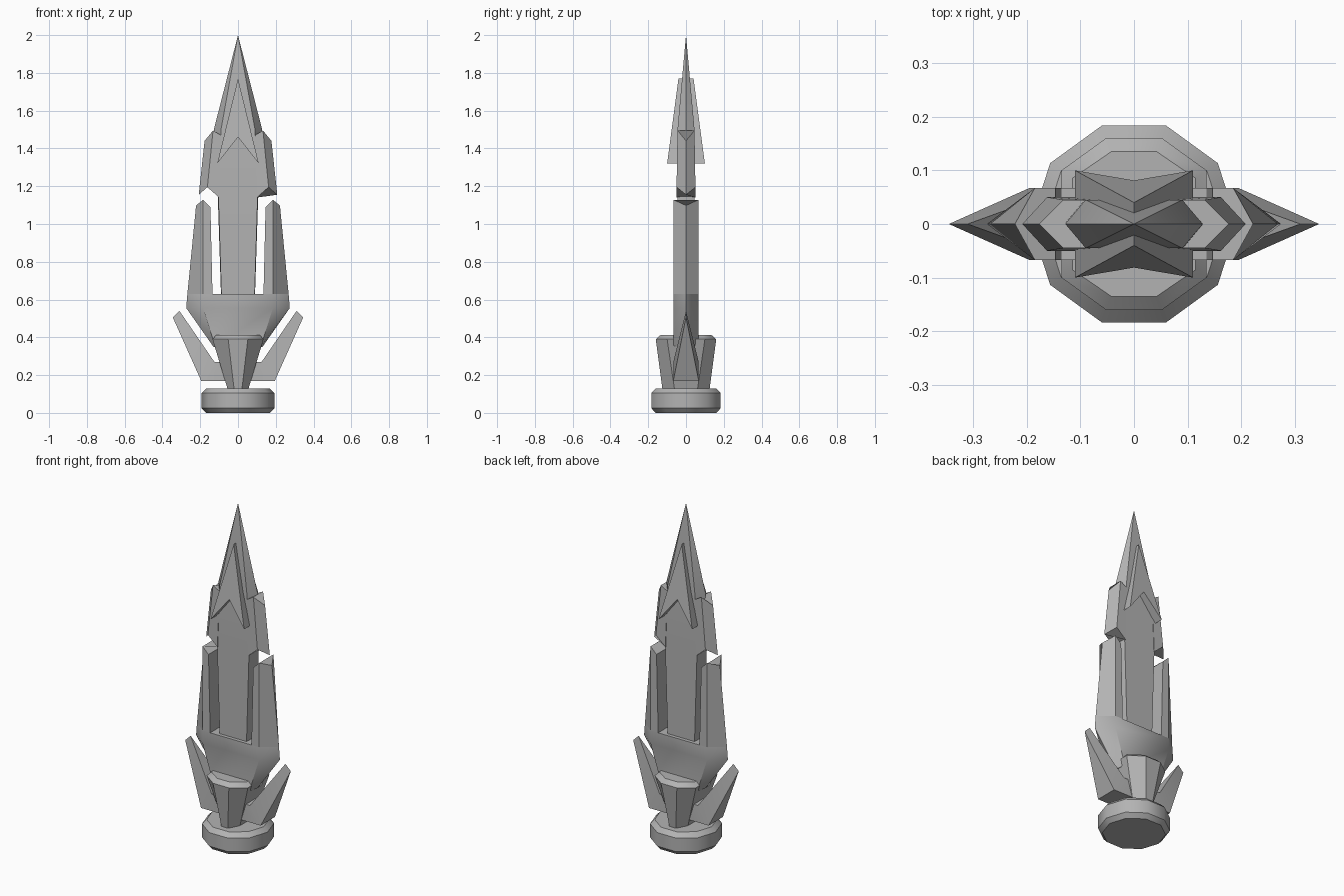
import bpy
import bmesh
from math import cos, sin, pi, radians

cube = bpy.data.objects.get("Cube")
if cube:
    bpy.data.objects.remove(cube, do_unlink=True)

GREY = (0.45, 0.45, 0.45, 1)
grey = bpy.data.materials.new("plain grey")
grey.use_nodes = True
grey.diffuse_color = GREY
grey.node_tree.nodes["Principled BSDF"].inputs["Base Color"].default_value = GREY


def loft(name, rings, mirror=None):
    """Skin a list of equal-length point rings, cap both ends, mirror if asked."""
    bm = bmesh.new()
    loops = [[bm.verts.new(p) for p in ring] for ring in rings]
    n = len(loops[0])
    for a, b in zip(loops, loops[1:]):
        for i in range(n):
            j = (i + 1) % n
            bm.faces.new((a[i], a[j], b[j], b[i]))
    bm.faces.new(loops[0])
    bm.faces.new(loops[-1])
    bmesh.ops.remove_doubles(bm, verts=bm.verts, dist=0.0001)
    bmesh.ops.recalc_face_normals(bm, faces=bm.faces)
    mesh = bpy.data.meshes.new(name)
    bm.to_mesh(mesh)
    bm.free()
    mesh.materials.append(grey)
    obj = bpy.data.objects.new(name, mesh)
    bpy.context.collection.objects.link(obj)
    bpy.ops.object.select_all(action='DESELECT')
    obj.select_set(True)
    bpy.context.view_layer.objects.active = obj
    bpy.ops.object.shade_smooth_by_angle(angle=radians(40))
    if mirror is not None:
        mod = obj.modifiers.new("mirror", 'MIRROR')
        mod.use_axis = [axis == mirror for axis in range(3)]
        mod.use_mirror_merge = False
    return obj


def disc(z, r):
    return [(r * cos(k * pi / 5), r * sin(k * pi / 5), z) for k in range(10)]


def octagon(z, x1, y1, x2, y2):
    quarter = [(x2, y2), (x1, y1)]
    half = quarter + [(-x, y) for x, y in reversed(quarter)]
    return [(x, y, z) for x, y in half + [(-x, -y) for x, y in half]]


def hexagon(z, flat, ridge, t):
    return [(flat, -t, z), (ridge, 0, z), (flat, t, z),
            (-flat, t, z), (-ridge, 0, z), (-flat, -t, z)]


def half_section(inner, flat, ridge, t):
    """Side piece section from (x, z) pairs: flat front and back, outer ridge."""
    (xi, zi), (xf, zf), (xr, zr) = inner, flat, ridge
    return [(xi, -t, zi), (xf, -t, zf), (xr, 0, zr), (xf, t, zf), (xi, t, zi)]


# Pommel disc and the flared socket above it
loft("pommel", [disc(0, 0.17), disc(0.025, 0.193), disc(0.105, 0.193), disc(0.13, 0.168)])
loft("socket", [octagon(0.12, 0.02, 0.124, 0.053, 0.06),
                octagon(0.39, 0.052, 0.16, 0.135, 0.1),
                octagon(0.412, 0.042, 0.135, 0.115, 0.085)])

# Swept side fins, tapering to a thin outer edge
T = 0.067
loft("side_fins", [
    [(x1, -y, z1), (x1, y, z1), (x2, y, z2), (x2, -y, z2)]
    for x1, z1, x2, z2, y in ((0.03, 0.17, 0.03, 0.27, T),
                              (0.195, 0.17, 0.125, 0.27, T),
                              (0.345, 0.505, 0.31, 0.54, 0))], mirror=0)

# Guard and its two upright prongs
loft("guard", [hexagon(0.35, 0.12, 0.13, T), hexagon(0.555, 0.185, 0.274, T),
               hexagon(0.63, 0.185, 0.268, T)])
loft("prongs", [
    half_section((0.135, 0.63), (0.185, 0.63), (0.268, 0.63), T),
    half_section((0.146, 1.09), (0.185, 1.128), (0.222, 1.098), T)], mirror=0)

# Central blade with pointed tip
loft("blade", [hexagon(0.5, 0.084, 0.086, 0.046), hexagon(1.15, 0.104, 0.107, 0.046),
               hexagon(1.5, 0.09, 0.128, 0.045), hexagon(2, 0, 0, 0)])

# Shoulder wings on the blade
loft("blade_wings", [
    half_section((0.1, 1.14), (0.162, 1.195), (0.208, 1.155), 0.05),
    half_section((0.09, 1.47), (0.132, 1.495), (0.177, 1.44), 0.045)], mirror=0)

# Raised arrowheads on the front and back of the blade
arrow = [(0, 1.77), (0.11, 1.32), (0, 1.46), (-0.11, 1.32)]
loft("arrowheads", [
    [(x, -(top + (1.77 - z) * slope), z) for x, z in arrow]
    for top, slope in ((0.016, 0.06), (0.04, 0.133))], mirror=1)
